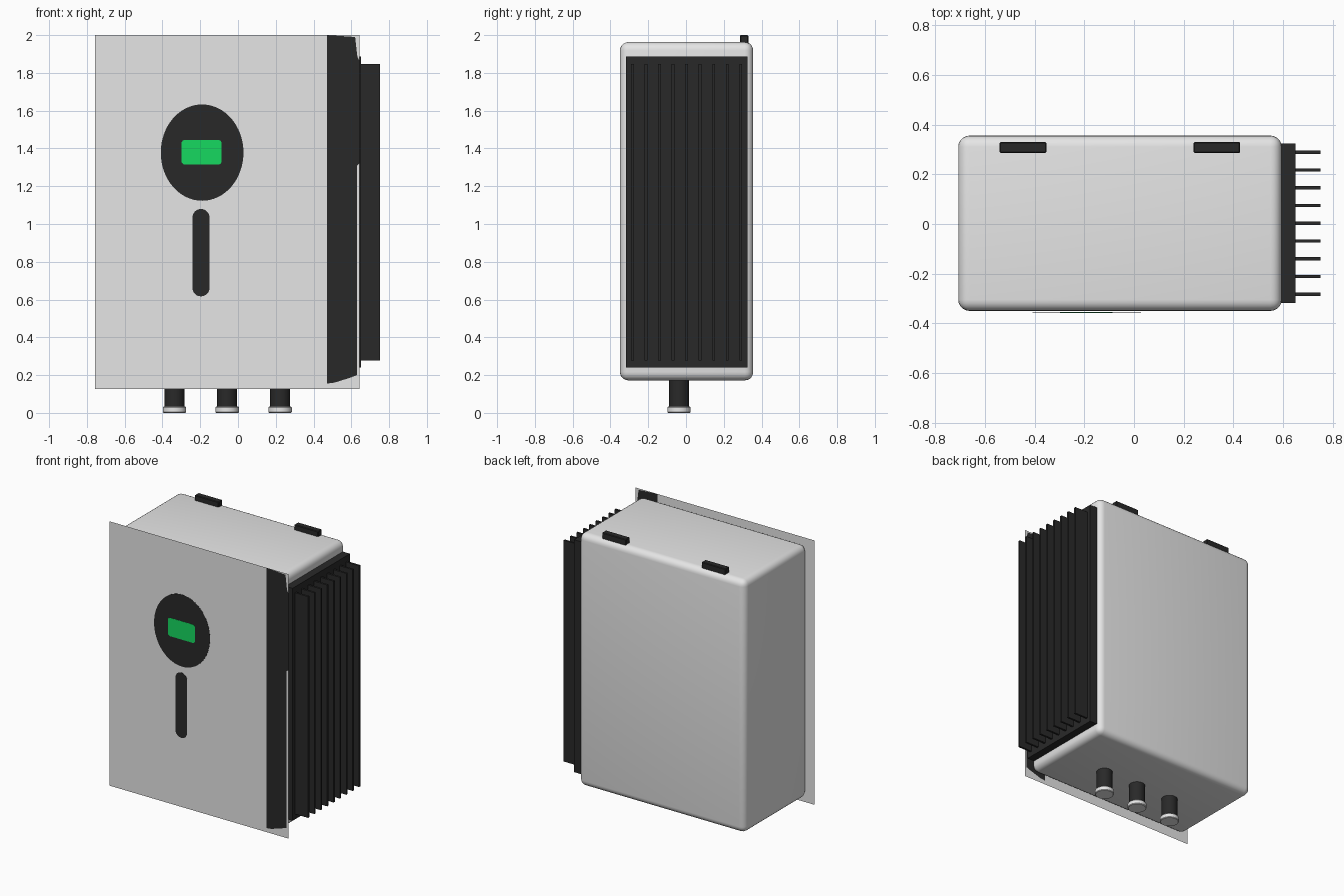
import bpy, bmesh, math

if "Cube" in bpy.data.objects:
    bpy.data.objects.remove(bpy.data.objects["Cube"])


def material(name, rgb):
    m = bpy.data.materials.new(name)
    m.diffuse_color = (*rgb, 1)
    m.use_nodes = True
    m.node_tree.nodes["Principled BSDF"].inputs["Base Color"].default_value = m.diffuse_color
    return m


GREY = material("light grey", (0.79, 0.79, 0.79))
BLACK = material("black", (0.022, 0.022, 0.022))
GREEN = material("screen green", (0.008, 0.69, 0.115))


def finish(name, bm, mats, smooth=False):
    me = bpy.data.meshes.new(name)
    bm.to_mesh(me)
    bm.free()
    ob = bpy.data.objects.new(name, me)
    bpy.context.collection.objects.link(ob)
    for m in mats:
        me.materials.append(m)
    if smooth:
        bpy.ops.object.select_all(action='DESELECT')
        ob.select_set(True)
        bpy.context.view_layer.objects.active = ob
        bpy.ops.object.shade_smooth_by_angle(angle=math.radians(35))
    return ob


def box(name, lo, hi, mat, bevel=0, segments=1):
    bm = bmesh.new()
    bmesh.ops.create_cube(bm, size=1)
    for v in bm.verts:
        v.co = [(a + b) / 2 + c * (b - a) for a, b, c in zip(lo, hi, v.co)]
    if bevel:
        bmesh.ops.bevel(bm, geom=bm.edges[:], offset=bevel, segments=segments,
                        profile=0.5, affect='EDGES')
    return finish(name, bm, [mat], segments > 1)


def rounded(cx, cz, hx, hz, r, n=8):
    """Outline of a rounded rectangle; r = hx gives a slot."""
    pts = []
    for q, (sx, sz) in enumerate([(1, 1), (-1, 1), (-1, -1), (1, -1)]):
        for i in range(n + 1):
            a = math.pi / 2 * (q + i / n)
            pts.append((cx + sx * (hx - r) + r * math.cos(a),
                        cz + sz * (hz - r) + r * math.sin(a)))
    return pts


def plate(name, pts, y, depth, mat):
    """Thin plate facing the front, running from y back by depth."""
    bm = bmesh.new()
    face = bm.faces.new([bm.verts.new((x, y, z)) for x, z in pts])
    back = bmesh.ops.extrude_face_region(bm, geom=[face])["geom"]
    for v in back:
        if isinstance(v, bmesh.types.BMVert):
            v.co.y += depth
    bmesh.ops.remove_doubles(bm, verts=bm.verts[:], dist=1e-5)
    bmesh.ops.recalc_face_normals(bm, faces=bm.faces[:])
    return finish(name, bm, [mat])


# Main case with softly rounded edges
box("case", (-0.708, -0.35, 0.172), (0.595, 0.356, 1.963), GREY, 0.045, 5)

# Front panel: a single sheet, divided into grey areas and a black band
X0, X1, Z0, Z1, Y = -0.758, 0.643, 0.127, 2.0, -0.354
band_left = [(0.47, 0.155), (0.47, Z1)]
band_right = [(0.62, 1.99), (0.632, 1.885), (X1, 1.865), (X1, 1.32),
              (0.63, 1.31), (0.63, 0.2), (0.59, 0.185), (0.51, 0.16)]
areas = [
    ([(X0, Z0), (0.47, Z0), *band_left, (X0, Z1)], 0),
    ([*band_left, *band_right], 1),
    ([(0.47, Z1), (X1, Z1), (X1, 1.865), *band_right[1::-1]], 0),
    ([(0.47, Z0), (X1, Z0), *band_right[3:], band_left[0]], 0),
]
bm = bmesh.new()
for pts, index in areas:
    f = bm.faces.new([bm.verts.new((x, Y, z)) for x, z in pts])
    f.normal_update()
    if f.normal.y > 0:
        f.normal_flip()
    f.material_index = index
bmesh.ops.remove_doubles(bm, verts=bm.verts[:], dist=1e-5)
finish("front_panel", bm, [GREY, BLACK])

# Round display, its screen and the slot below
disc = [(-0.19 + 0.219 * math.cos(a), 1.378 + 0.255 * math.sin(a))
        for a in (math.tau * i / 64 for i in range(64))]
plate("display_disc", disc, Y - 0.002, 0.0015, BLACK)
plate("display_screen", rounded(-0.193, 1.38, 0.106, 0.065, 0.018),
      Y - 0.004, 0.0015, GREEN)
plate("indicator_slot", rounded(-0.196, 0.848, 0.045, 0.231, 0.044),
      Y - 0.002, 0.0015, BLACK)

# Heat sink on the right side
box("heat_sink_base", (0.585, -0.318, 0.241), (0.65, 0.325, 1.888), BLACK)
for i in range(9):
    y = -0.283 + i * 0.0715
    box(f"heat_sink_fin_{i + 1}", (0.645, y - 0.007, 0.278),
        (0.752, y + 0.007, 1.846), BLACK)

# Hanging brackets on top
for i, x in enumerate((-0.447, 0.334)):
    box(f"hanging_bracket_{i + 1}", (x - 0.094, 0.286, 1.93),
        (x + 0.094, 0.33, 2.0), BLACK, 0.004)


def cylinder(name, x, y, z0, z1, r, mat, bevel=0):
    bm = bmesh.new()
    bmesh.ops.create_cone(bm, cap_ends=True, segments=32, radius1=r, radius2=r,
                          depth=z1 - z0)
    if bevel:
        rims = [e for e in bm.edges if abs(e.verts[0].co.z - e.verts[1].co.z) < 1e-5]
        bmesh.ops.bevel(bm, geom=rims, offset=bevel, segments=1, affect='EDGES')
    bmesh.ops.translate(bm, verts=bm.verts[:], vec=(x, y, (z0 + z1) / 2))
    return finish(name, bm, [mat], True)


# Cable glands underneath
for i, x in enumerate((-0.336, -0.057, 0.223)):
    cylinder(f"cable_gland_{i + 1}", x, -0.037, 0.02, 0.2, 0.053, BLACK)
    cylinder(f"gland_ring_{i + 1}", x, -0.037, 0.0, 0.033, 0.062, GREY, 0.004)
